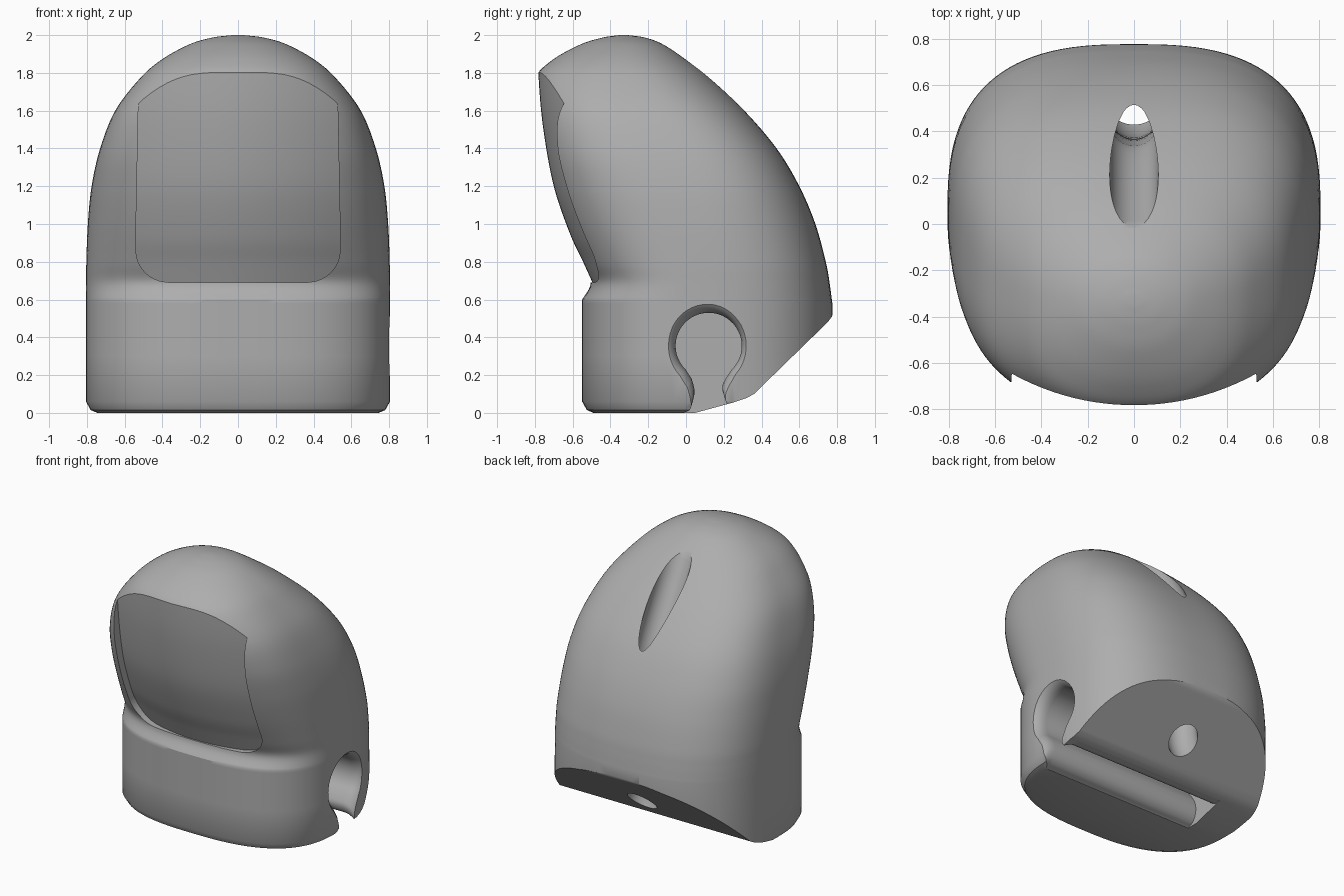
import bpy, bmesh, math
from mathutils import Vector

cube = bpy.data.objects.get("Cube")
if cube:
    bpy.data.objects.remove(cube)

grey = bpy.data.materials.new("plain grey")
grey.use_nodes = True
grey.diffuse_color = (0.42, 0.42, 0.42, 1)
grey.node_tree.nodes["Principled BSDF"].inputs["Base Color"].default_value = (0.42, 0.42, 0.42, 1)


def loft(name, rings):
    """Skin a list of equal closed rings and cap both ends."""
    bm = bmesh.new()
    loops = [[bm.verts.new(p) for p in ring] for ring in rings]
    n = len(loops[0])
    for a, b in zip(loops, loops[1:]):
        for i in range(n):
            j = (i + 1) % n
            bm.faces.new((a[i], a[j], b[j], b[i]))
    bm.faces.new(loops[0])
    bm.faces.new(loops[-1])
    bmesh.ops.recalc_face_normals(bm, faces=bm.faces)
    mesh = bpy.data.meshes.new(name)
    bm.to_mesh(mesh)
    bm.free()
    mesh.materials.append(grey)
    obj = bpy.data.objects.new(name, mesh)
    bpy.context.collection.objects.link(obj)
    return obj


def smooth(rows, steps):
    """Catmull-Rom curve through rows of numbers."""
    rows = [Vector(r) for r in rows]
    pts = [rows[0]] + rows + [rows[-1]]
    out = []
    for p, a, b, q in zip(pts, pts[1:], pts[2:], pts[3:]):
        for s in range(steps):
            t = s / steps
            out.append(a + (b - p) * (t / 2)
                       + (2 * p - 5 * a + 4 * b - q) * (t * t / 2)
                       + (3 * a - p - 3 * b + q) * (t ** 3 / 2))
    return out + [rows[-1]]


def section(z, half, front, back, mid, power, count=112):
    """Rounded outline, with different depth ahead of and behind its widest point."""
    ring = []
    for i in range(count):
        a = 2 * math.pi * i / count
        c, s = math.cos(a), math.sin(a)
        depth = back - mid if s > 0 else mid - front
        ring.append((half * math.copysign(abs(c) ** (2 / power), c),
                     mid + depth * math.copysign(abs(s) ** (2 / power), s), z))
    return ring


# Hood body: height, half width, front, back, widest point, squareness
base = [(0, .745, -.49, .74, .05, 2.7), (.015, .78, -.525, .76, .05, 2.7),
        (.06, .805, -.55, .78, .05, 2.7), (.3, .805, -.55, .78, .05, 2.7),
        (.58, .805, -.55, .775, .05, 2.7)]
hood = [(.6, .805, -.55, .772, .05, 2.7), (.69, .804, -.505, .76, .05, 2.7),
        (.8, .803, -.56, .74, .04, 2.7), (1, .795, -.66, .685, 0, 2.7),
        (1.2, .775, -.73, .6, -.06, 2.8), (1.4, .73, -.78, .48, -.15, 2.9),
        (1.6, .65, -.81, .31, -.24, 2.8), (1.77, .52, -.8, .13, -.3, 2.5),
        (1.87, .405, -.705, 0, -.33, 2.3), (1.95, .26, -.56, -.12, -.33, 2.1),
        (1.985, .145, -.45, -.21, -.33, 2), (1.998, .05, -.37, -.29, -.33, 2),
        (2, .005, -.335, -.325, -.33, 2)]
body = loft("hood_body", [section(*r) for r in base + smooth(hood, 6)])

# Sloping underside at the back
slope = [(.03, -.2), (.03, -.005), (.25, .055), (.32, .078), (.36, .1),
         (.75, .48), (.773, .51), (.79, .57), (1.1, .57), (1.1, -.2)]
slope_cutter = loft("slope_cutter", [[(x, y, z) for y, z in slope] for x in (-1, 1)])

# Face opening: a bowed panel with rounded lower corners
face_rings = []
face_curve = [(.69, -.495), (.8, -.545), (.95, -.615), (1.2, -.7),
              (1.5, -.755), (1.77, -.78), (2.1, -.79)]
for z, y0 in smooth(face_curve, 8):
    rise = min(1, (z - .69) / .17)
    half = .36 + .18 * math.sqrt(max(0, 1 - (1 - rise) ** 2)) - .02 * max(0, z - 1)
    xs = [half * (i / 12 - 1) for i in range(25)]
    face_rings.append([(x, y0 + .45 * x * x, z) for x in xs]
                      + [(half, -1.2, z), (-half, -1.2, z)])
face_cutter = loft("face_cutter", face_rings)

# Keyhole channel, flared where it leaves the side
cy, cz, radius = .12, .355, .175
arc = [(cy + radius * math.cos(math.radians(a)), cz + radius * math.sin(math.radians(a)))
       for a in range(226, -47, -8)]
left_lip = smooth([(-.06, -.06), (-.04, -.005), (.005, .02), (.035, .06), (.045, .12), (.03, .18)], 4)
right_lip = smooth([(.215, .19), (.192, .14), (.205, .09), (.245, .065), (.3, .06), (.3, -.06)], 4)
keyhole = [tuple(p) for p in left_lip] + arc + [tuple(p) for p in right_lip]
flare = [(-.5, 1), (.72, 1), (.75, 1.03), (.775, 1.09), (.795, 1.19), (.81, 1.3), (.9, 1.45)]
keyhole_cutter = loft("keyhole_cutter",
                      [[(x, cy + (y - cy) * s, cz + (z - cz) * s) for y, z in keyhole]
                       for x, s in flare])

# Bent cord tunnel from the back of the crown to the sloping underside
path = smooth([(.62, .05), (.5, .27), (.475, .55), (.47, .9), (.45, 1.15),
               (.4, 1.35), (.14, 1.82), (-.02, 2.1)], 6)
tunnel = []
for i, p in enumerate(path):
    d = (path[min(i + 1, len(path) - 1)] - path[max(i - 1, 0)]).normalized()
    angles = [2 * math.pi * k / 40 for k in range(40)]
    tunnel.append([(.105 * math.cos(a), p.x + .105 * math.sin(a) * d.y,
                    p.y - .105 * math.sin(a) * d.x) for a in angles])
tunnel_cutter = loft("tunnel_cutter", tunnel)

# Cut the openings, then drop the cutters
bpy.ops.object.select_all(action='DESELECT')
bpy.context.view_layer.objects.active = body
body.select_set(True)
for cutter in (slope_cutter, face_cutter, keyhole_cutter, tunnel_cutter):
    cutter.hide_render = True
    mod = body.modifiers.new(cutter.name, 'BOOLEAN')
    mod.operation = 'DIFFERENCE'
    mod.solver = 'EXACT'
    mod.object = cutter
    bpy.ops.object.modifier_apply(modifier=mod.name)
    bpy.data.objects.remove(cutter)
bpy.ops.object.shade_smooth_by_angle(angle=math.radians(32))
